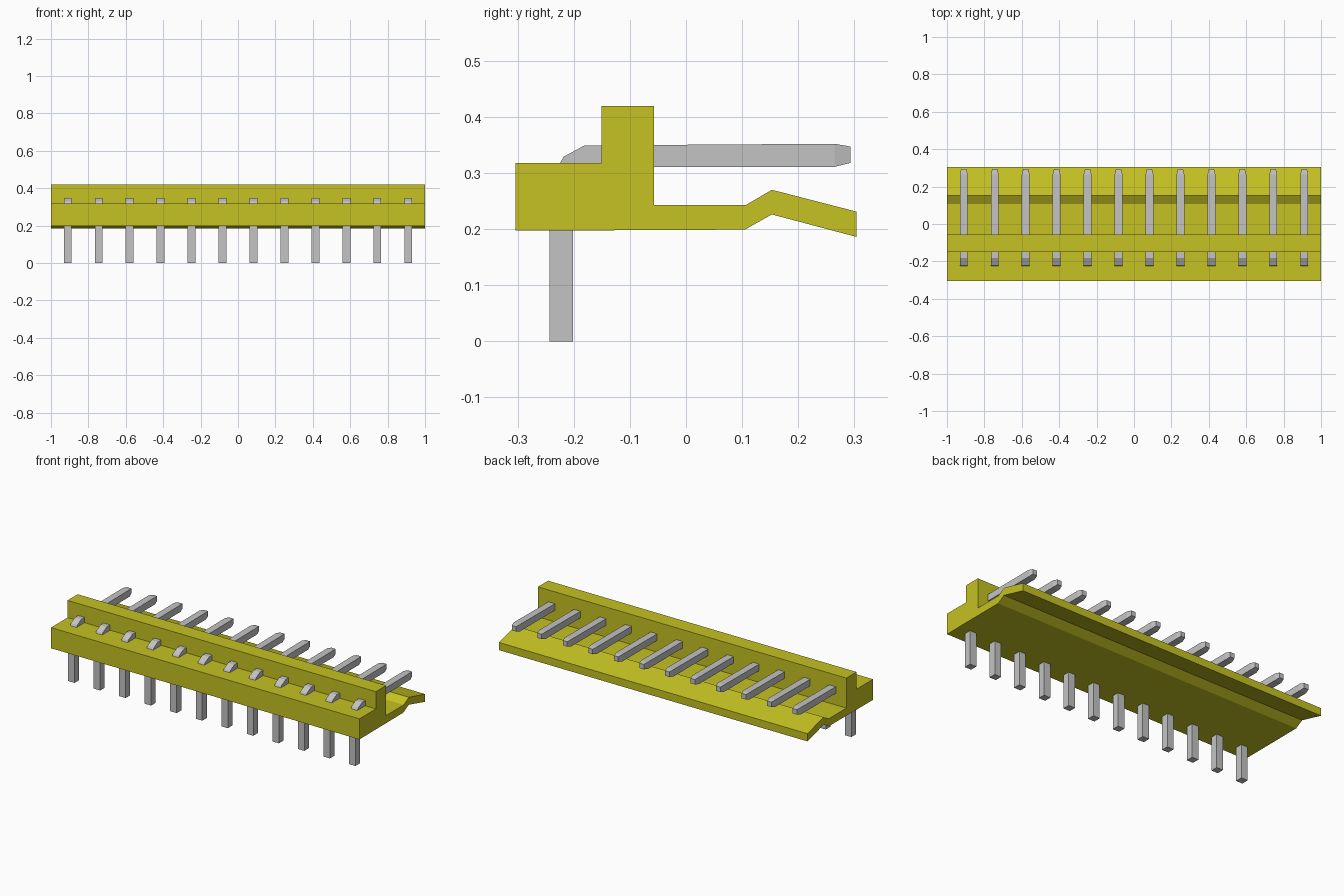
import bpy
import bmesh

cube = bpy.data.objects.get("Cube")
if cube:
    bpy.data.objects.remove(cube, do_unlink=True)


def make_material(name, rgb):
    mat = bpy.data.materials.new(name)
    mat.use_nodes = True
    mat.diffuse_color = (*rgb, 1)
    mat.node_tree.nodes["Principled BSDF"].inputs["Base Color"].default_value = (*rgb, 1)
    return mat


def loft(name, sections, mat):
    """Join equal-sized rings of points into a closed, flat-shaded solid."""
    bm = bmesh.new()
    rings = [[bm.verts.new(p) for p in ring] for ring in sections]
    n = len(rings[0])
    for a, b in zip(rings, rings[1:]):
        for i in range(n):
            j = (i + 1) % n
            bm.faces.new((a[i], a[j], b[j], b[i]))
    bm.faces.new(rings[0])
    bm.faces.new(rings[-1])
    bmesh.ops.recalc_face_normals(bm, faces=bm.faces)
    mesh = bpy.data.meshes.new(name)
    bm.to_mesh(mesh)
    bm.free()
    mesh.materials.append(mat)
    obj = bpy.data.objects.new(name, mesh)
    bpy.context.collection.objects.link(obj)
    return obj


yellow = make_material("yellow plastic", (0.56, 0.54, 0.016))
metal = make_material("light grey metal", (0.55, 0.55, 0.55))

# Housing: stepped block with upright wall and bent rear lip, as (y, z)
profile = [(-0.304, 0.197), (0.105, 0.199), (0.153, 0.226), (0.304, 0.186),
           (0.304, 0.231), (0.153, 0.270), (0.107, 0.243), (-0.057, 0.243),
           (-0.057, 0.419), (-0.151, 0.419), (-0.151, 0.318), (-0.304, 0.318)]
loft("housing", [[(x, y, z) for y, z in profile] for x in (-1, 1)], yellow)

# Right-angle pin: outer (y, z), inner (y, z), half width
pin_path = [((-0.243, 0.000), (-0.201, 0.000), 0.021),
            ((-0.243, 0.285), (-0.201, 0.285), 0.021),
            ((-0.218, 0.329), (-0.195, 0.300), 0.021),
            ((-0.181, 0.349), (-0.175, 0.311), 0.021),
            ((0.265, 0.352), (0.265, 0.311), 0.021),
            ((0.293, 0.347), (0.293, 0.318), 0.014)]
pin_sections = [[(-w, *o), (w, *o), (w, *i), (-w, *i)] for o, i, w in pin_path]
pin = loft("pin_1", pin_sections, metal)

# Row of twelve evenly spaced pins
COUNT, PITCH = 12, 0.1655
for k in range(COUNT):
    obj = pin if k == 0 else bpy.data.objects.new(f"pin_{k + 1}", pin.data)
    if k:
        bpy.context.collection.objects.link(obj)
    obj.location.x = (k - (COUNT - 1) / 2) * PITCH
